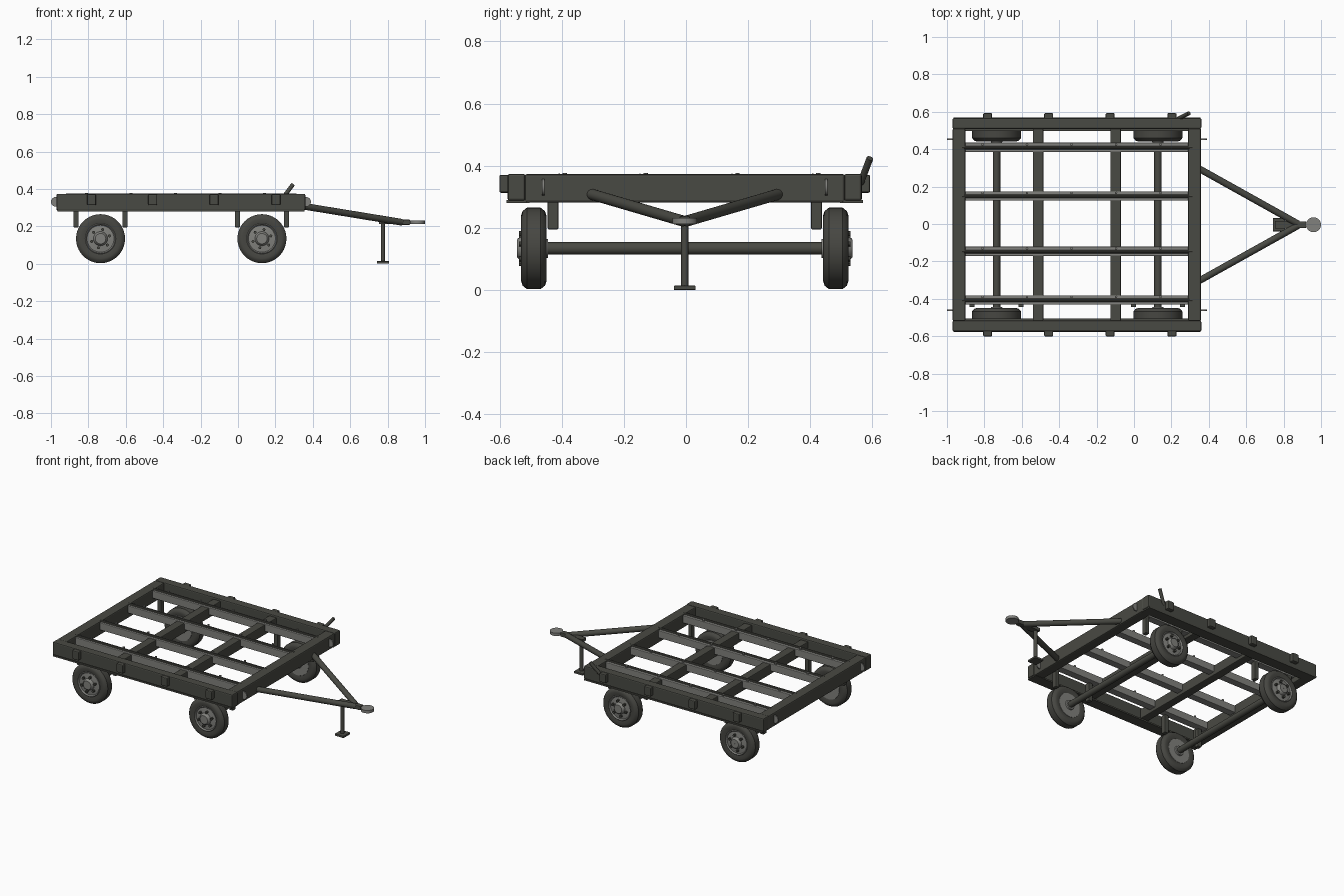
import bpy, bmesh, math
from mathutils import Vector, Matrix

if "Cube" in bpy.data.objects:
    bpy.data.objects.remove(bpy.data.objects["Cube"])

Y0 = -0.004  # the trailer centreline sits slightly off because of the lever


def mat(name, rgb):
    m = bpy.data.materials.new(name)
    m.diffuse_color = (*rgb, 1)
    m.use_nodes = True
    m.node_tree.nodes["Principled BSDF"].inputs["Base Color"].default_value = m.diffuse_color
    return m


BODY = mat("dark olive steel", (0.066, 0.067, 0.056))
TYRE = mat("tyre rubber", (0.062, 0.062, 0.054))
METAL = mat("bare metal", (0.22, 0.22, 0.205))


def finish(name, bm, material, smooth=True, bevel=0):
    bmesh.ops.recalc_face_normals(bm, faces=bm.faces)
    me = bpy.data.meshes.new(name)
    bm.to_mesh(me)
    bm.free()
    ob = bpy.data.objects.new(name, me)
    bpy.context.collection.objects.link(ob)
    me.materials.append(material)
    if bevel:
        b = ob.modifiers.new("bevel", 'BEVEL')
        b.width, b.segments = bevel, 2
    if smooth:
        bpy.ops.object.select_all(action='DESELECT')
        ob.select_set(True)
        bpy.context.view_layer.objects.active = ob
        bpy.ops.object.shade_smooth_by_angle(angle=math.radians(35))
    return ob


def box(name, x, y, z, material=BODY, bevel=0.0):
    """Box from (min, max) pairs."""
    bm = bmesh.new()
    bmesh.ops.create_cube(bm, size=1)
    for v in bm.verts:
        v.co = [(r[0] + r[1]) / 2 + c * (r[1] - r[0]) for c, r in zip(v.co, (x, y, z))]
    return finish(name, bm, material, False, bevel)


def rod(name, a, b, r, material=BODY, sides=16):
    """Cylinder between two points."""
    a, b = Vector(a), Vector(b)
    d = b - a
    bm = bmesh.new()
    m = Matrix.Translation((a + b) / 2) @ d.to_track_quat('Z', 'Y').to_matrix().to_4x4()
    bmesh.ops.create_cone(bm, cap_ends=True, segments=sides, radius1=r, radius2=r,
                          depth=d.length, matrix=m)
    return finish(name, bm, material)


def lathe(name, profile, centre, side, material, steps=40):
    """Spin (radius, outward offset) points around the y axis; closed loop."""
    bm = bmesh.new()
    rings = []
    for i in range(steps):
        t = 2 * math.pi * i / steps
        rings.append([bm.verts.new((centre[0] + r * math.cos(t), centre[1] + side * o,
                                    centre[2] + r * math.sin(t))) for r, o in profile])
    n = len(profile)
    for i in range(steps):
        p, q = rings[i], rings[(i + 1) % steps]
        for j in range(n):
            k = (j + 1) % n
            bm.faces.new((p[j], p[k], q[k], q[j]))
    return finish(name, bm, material)


# Deck frame: side rails with a lower lip, end beams, cross members
for s in (-1, 1):
    tag = "left" if s > 0 else "right"

    def span(a, b):
        return sorted((Y0 + s * a, Y0 + s * b))
    box(f"side_rail_{tag}", (-0.97, 0.36), span(0.513, 0.57), (0.287, 0.374), BODY, 0.007)
    box(f"rail_lip_{tag}", (-0.965, 0.355), span(0.50, 0.573), (0.28, 0.29))
    # Stake pockets
    for i, x in enumerate((-0.783, -0.456, -0.128, 0.203)):
        box(f"stake_pocket_{tag}_{i}", (x - 0.024, x + 0.024), span(0.565, 0.597),
            (0.313, 0.371), BODY, 0.006)
for name, x in (("rear", (-0.97, -0.902)), ("front", (0.289, 0.358))):
    box(f"end_beam_{name}", x, (Y0 - 0.515, Y0 + 0.515), (0.282, 0.373), BODY, 0.007)
for i, x in enumerate((-0.513, -0.098)):
    box(f"cross_member_{i}", (x - 0.028, x + 0.028), (Y0 - 0.515, Y0 + 0.515),
        (0.295, 0.362), BODY, 0.005)

# Stringers: pale strips with a dark centre rod and small bolts
for i, y in enumerate((-0.406, -0.146, 0.15, 0.41)):
    box(f"stringer_{i}", (-0.904, 0.292), (y - 0.025, y + 0.025), (0.317, 0.366), METAL, 0.004)
    rod(f"stringer_rod_{i}", (-0.92, y - 0.002, 0.366), (0.312, y - 0.002, 0.366), 0.009, BODY, 10)
    for j in range(5):
        x = -0.81 + 0.238 * j
        rod(f"stringer_bolt_{i}_{j}", (x, y + 0.016, 0.36), (x, y + 0.016, 0.377), 0.007, METAL, 8)

# Axles, wheels and hanger brackets
tyre_profile = [(0.078, -0.034), (0.105, -0.041), (0.120, -0.036), (0.131, -0.022),
                (0.131, 0.022), (0.120, 0.036), (0.105, 0.041), (0.078, 0.034)]
rim_profile = [(0.001, -0.046), (0.030, -0.046), (0.032, -0.036), (0.080, -0.036),
               (0.083, -0.03), (0.083, 0.034), (0.078, 0.038), (0.072, 0.030),
               (0.038, 0.034), (0.033, 0.05), (0.028, 0.054), (0.001, 0.054)]
for ax, xc in (("rear", -0.735), ("front", 0.128)):
    rod(f"axle_{ax}", (xc, Y0 - 0.46, 0.134), (xc, Y0 + 0.46, 0.134), 0.02)
    for s in (-1, 1):
        tag = f"{ax}_{'left' if s > 0 else 'right'}"
        c = (xc, Y0 + s * 0.486, 0.134)
        lathe(f"tyre_{tag}", tyre_profile, c, s, TYRE)
        lathe(f"rim_{tag}", rim_profile, c, s, METAL)
        for k in range(6):
            t = math.pi / 3 * k + 0.3
            x, z = xc + 0.05 * math.cos(t), 0.134 + 0.05 * math.sin(t)
            rod(f"wheel_bolt_{tag}_{k}", (x, c[1] + s * 0.025, z), (x, c[1] + s * 0.048, z),
                0.008, BODY, 8)
        for k, dx in enumerate((-0.131, 0.131)):
            yb = Y0 + s * 0.424
            box(f"hanger_{tag}_{k}", (xc + dx - 0.014, xc + dx + 0.014),
                (yb - 0.017, yb + 0.017), (0.195, 0.32), BODY, 0.004)

# Tie-down eyes on both ends
for x in (-0.974, 0.364):
    for y in (-0.456, 0.456):
        rod("tie_down_eye", (x, Y0 + y - 0.004, 0.331), (x, Y0 + y + 0.004, 0.331), 0.026, METAL, 20)

# Drawbar, coupler and jack stand
for s in (-1, 1):
    rod(f"drawbar_{'left' if s > 0 else 'right'}", (0.33, Y0 + s * 0.31, 0.311),
        (0.875, Y0 + s * 0.006, 0.222), 0.018)
box("coupler_block", (0.85, 0.92), (Y0 - 0.018, Y0 + 0.018), (0.208, 0.236), BODY, 0.005)
box("coupler_neck", (0.90, 0.94), (Y0 - 0.012, Y0 + 0.012), (0.215, 0.23), METAL)
rod("coupler_eye", (0.96, Y0, 0.213), (0.96, Y0, 0.232), 0.04, METAL, 28)
rod("jack_leg", (0.775, Y0, 0.01), (0.775, Y0, 0.225), 0.0115)
box("jack_bracket", (0.755, 0.86), (Y0 - 0.02, Y0 + 0.02), (0.212, 0.232))
box("jack_foot", (0.742, 0.808), (Y0 - 0.035, Y0 + 0.035), (0, 0.014), BODY, 0.003)

# Brake lever
rod("brake_lever", (0.235, 0.562, 0.345), (0.294, 0.592, 0.424), 0.011, BODY, 12)
